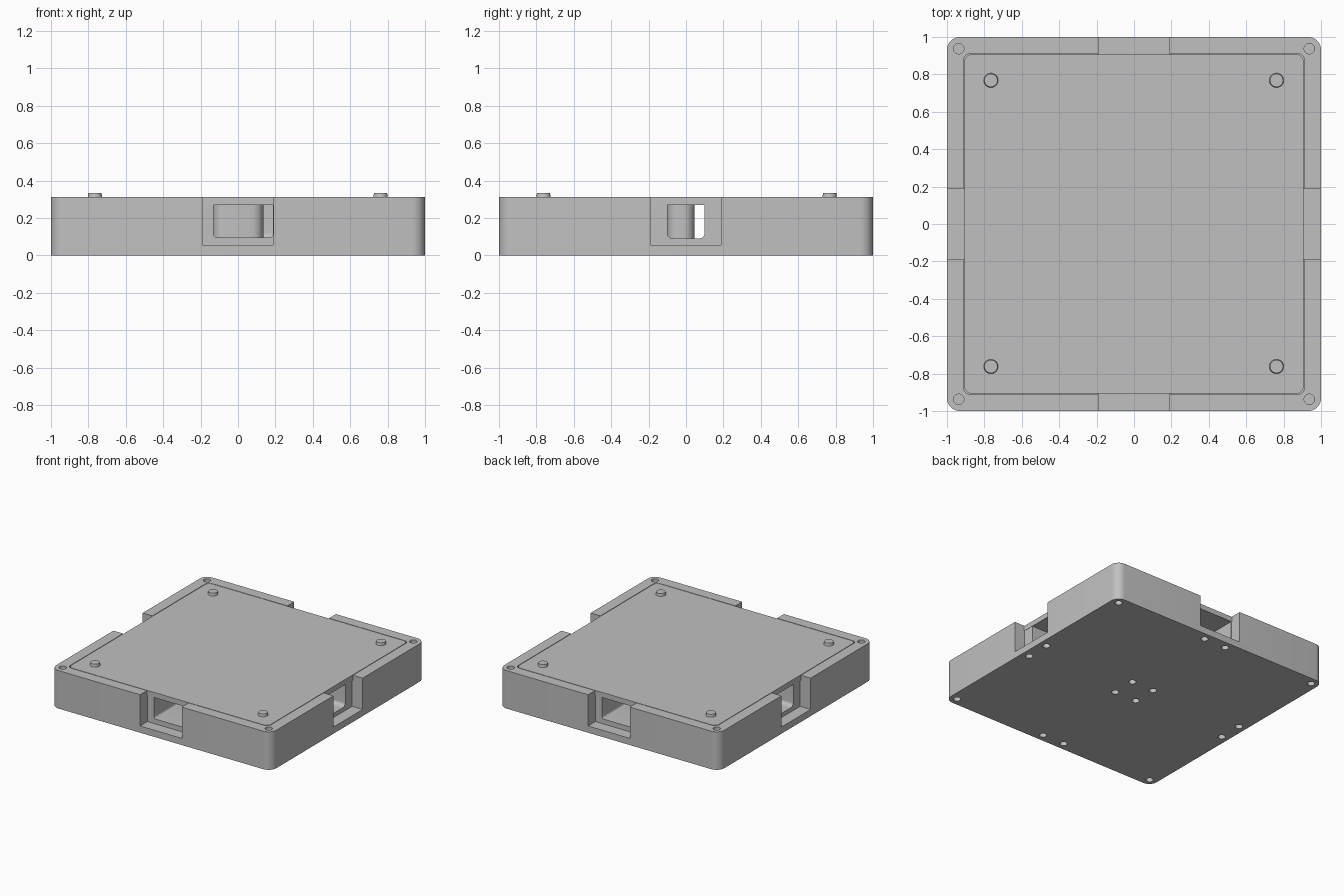
import bpy
import bmesh
import math

cube = bpy.data.objects.get("Cube")
if cube:
    bpy.data.objects.remove(cube, do_unlink=True)

grey = bpy.data.materials.new("light grey")
grey.use_nodes = True
colour = (0.53, 0.53, 0.53, 1)
grey.diffuse_color = colour
grey.node_tree.nodes["Principled BSDF"].inputs["Base Color"].default_value = colour


def finish(name, bm):
    mesh = bpy.data.meshes.new(name)
    bm.to_mesh(mesh)
    bm.free()
    mesh.materials.append(grey)
    obj = bpy.data.objects.new(name, mesh)
    bpy.context.collection.objects.link(obj)
    return obj


def box(name, x, y, z, radius=0, edges="upright", segments=8):
    """Box from three ranges, rounding its upright or its bottom edges."""
    bm = bmesh.new()
    bmesh.ops.create_cube(bm, size=1)
    for v in bm.verts:
        for i, (low, high) in enumerate((x, y, z)):
            v.co[i] = low if v.co[i] < 0 else high
    if radius:
        def chosen(e):
            a, b = (v.co for v in e.verts)
            if edges == "upright":
                return abs(a.z - b.z) > 1e-4
            return max(a.z, b.z) < z[0] + 1e-4
        bmesh.ops.bevel(bm, geom=[e for e in bm.edges if chosen(e)], offset=radius,
                        segments=segments, profile=0.5, affect="EDGES")
    return finish(name, bm)


def disc(name, x, y, z, r1, r2=None):
    bm = bmesh.new()
    bmesh.ops.create_cone(bm, cap_ends=True, segments=32, radius1=r1,
                          radius2=r1 if r2 is None else r2, depth=z[1] - z[0])
    bmesh.ops.translate(bm, verts=bm.verts, vec=(x, y, sum(z) / 2))
    return finish(name, bm)


def combine(target, other, operation="DIFFERENCE"):
    other.hide_render = True
    mod = target.modifiers.new("cut", "BOOLEAN")
    mod.operation, mod.solver, mod.object = operation, "EXACT", other
    bpy.context.view_layer.objects.active = target
    bpy.ops.object.modifier_apply(modifier=mod.name)
    bpy.data.objects.remove(other, do_unlink=True)


def smooth(obj):
    bpy.ops.object.select_all(action="DESELECT")
    obj.select_set(True)
    bpy.context.view_layer.objects.active = obj
    bpy.ops.object.shade_smooth_by_angle(angle=math.radians(30))


TOP, LEDGE, FLOOR, SILL = 0.312, 0.27, 0.09, 0.055
HALF, INNER, NOTCH = 1.0, 0.912, 0.19

# Tray with a recess for the lid
tray = box("tray", (-HALF, HALF), (-HALF, HALF), (0, TOP), 0.07)
combine(tray, box("recess", (-INNER, INNER), (-INNER, INNER), (LEDGE, 0.5), 0.04))

# Notches in the middle of each side
for s in (-1, 1):
    across = sorted((s * 0.905, s * 1.1))
    along = (-NOTCH, NOTCH)
    combine(tray, box("notch_x", across, along, (SILL, 0.6)))
    combine(tray, box("notch_y", along, across, (SILL, 0.6)))

# Crossing channels with rounded floors
combine(tray, box("long_channel", (-0.95, 0.95), (-0.1, 0.1), (FLOOR, 0.4), 0.03, "bottom"))
combine(tray, box("front_channel", (-0.13, 0.187), (-0.95, 0.05), (FLOOR + 0.005, 0.4), 0.02, "bottom"))
combine(tray, box("back_channel", (-0.187, 0.13), (-0.05, 0.95), (FLOOR + 0.005, 0.4), 0.02, "bottom"))

# Corner sockets above, and sockets below at corners, sides and centre
C, P = 0.937, 0.1
corners = [(x, y) for x in (-C, C) for y in (-C, C)]
sides = [(a, b) for a in (-P, P) for b in (-C, C)]
sides += [(b, a) for a, b in sides]
centre = [(x, y) for x in (-P, P) for y in (-P, P)]
for x, y in corners:
    combine(tray, disc("socket", x, y, (TOP - 0.045, 0.4), 0.028))
for x, y in corners + sides + centre:
    combine(tray, disc("socket", x, y, (-0.1, 0.045), 0.028))
smooth(tray)

# Rounded pillar where the channels cross
smooth(box("pillar", (-0.135, 0.135), (-0.1, 0.045), (FLOOR - 0.01, LEDGE), 0.06))

# Lid with four pegs
smooth(box("lid", (-0.907, 0.907), (-0.907, 0.907), (LEDGE, TOP), 0.04))
for i, (x, y) in enumerate((x, y) for x in (-0.765, 0.762) for y in (-0.762, 0.768)):
    smooth(disc(f"lid_peg_{i + 1}", x, y, (TOP - 0.01, 0.334), 0.04, 0.035))
